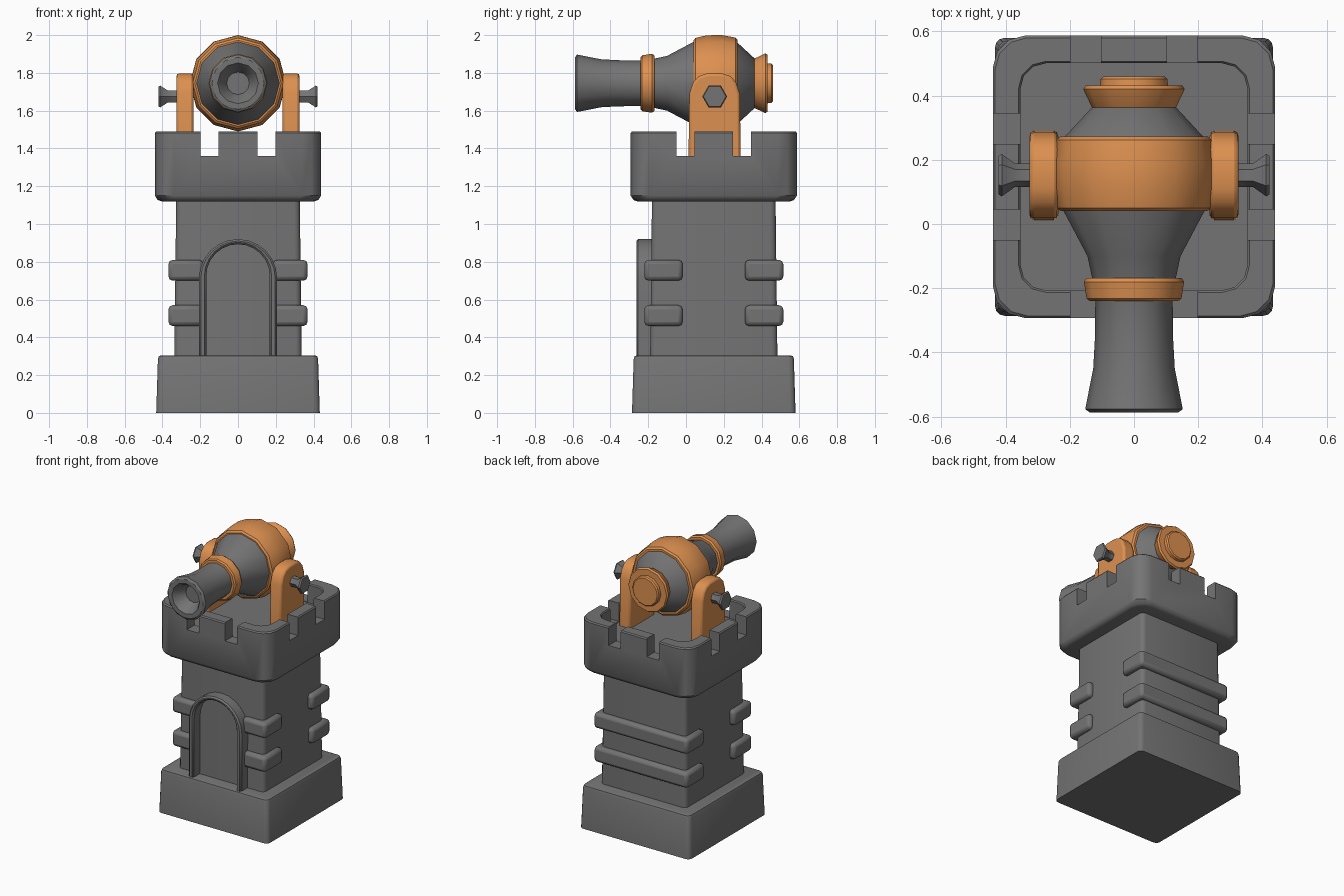
import bpy, bmesh, math
from mathutils import Vector

if "Cube" in bpy.data.objects:
    bpy.data.objects.remove(bpy.data.objects["Cube"])

CY = 0.147      # tower centre in y
AXIS_Z = 1.745  # height of the cannon axis


def material(name, rgb):
    m = bpy.data.materials.new(name)
    m.diffuse_color = (*rgb, 1)
    m.use_nodes = True
    m.node_tree.nodes["Principled BSDF"].inputs["Base Color"].default_value = m.diffuse_color
    return m


STONE = material("grey stone", (0.175, 0.175, 0.175))
ORANGE = material("orange metal", (0.72, 0.28, 0.08))


def finish(name, bm, mat, bevel=0, segments=2, angle=35):
    bmesh.ops.remove_doubles(bm, verts=bm.verts, dist=1e-5)
    bmesh.ops.recalc_face_normals(bm, faces=bm.faces)
    me = bpy.data.meshes.new(name)
    bm.to_mesh(me)
    bm.free()
    ob = bpy.data.objects.new(name, me)
    bpy.context.collection.objects.link(ob)
    me.materials.append(mat)
    if bevel:
        b = ob.modifiers.new("bevel", 'BEVEL')
        b.width, b.segments, b.limit_method = bevel, segments, 'ANGLE'
        b.angle_limit = math.radians(40)
    smooth(ob, angle)
    return ob


def smooth(ob, angle=35):
    bpy.ops.object.select_all(action='DESELECT')
    ob.select_set(True)
    bpy.context.view_layer.objects.active = ob
    bpy.ops.object.shade_smooth_by_angle(angle=math.radians(angle))


def skin(bm, rings):
    for a, b in zip(rings, rings[1:]):
        n = len(a)
        for i in range(n):
            bm.faces.new((a[i], a[(i + 1) % n], b[(i + 1) % n], b[i]))
    bm.faces.new(rings[0])
    bm.faces.new(rings[-1])


def tower_loft(name, levels, mat):
    """Stack rounded squares given as (half width, corner radius, z)."""
    bm = bmesh.new()
    rings = []
    for half, rad, z in levels:
        ring = []
        for q in range(4):
            mid = math.radians(45 + 90 * q)
            cx = math.copysign(half - rad, math.cos(mid))
            cy = math.copysign(half - rad, math.sin(mid))
            for s in range(4):
                a = math.radians(90 * q + 30 * s)
                ring.append(bm.verts.new((cx + rad * math.cos(a), CY + cy + rad * math.sin(a), z)))
        rings.append(ring)
    skin(bm, rings)
    return finish(name, bm, mat)


def lathe(name, profile, sides, place, mat):
    """Revolve (distance along axis, radius) points; place(t, u, v) gives a position."""
    bm = bmesh.new()
    rings = []
    for t, r in profile:
        r = max(r, 0.001)
        rings.append([bm.verts.new(place(t, r * math.cos(2 * math.pi * i / sides),
                                         r * math.sin(2 * math.pi * i / sides))) for i in range(sides)])
    skin(bm, rings)
    return finish(name, bm, mat)


def prism(name, pts, place, lo, hi, mat, bevel, segments=2):
    bm = bmesh.new()
    a = [bm.verts.new(place(u, v, lo)) for u, v in pts]
    b = [bm.verts.new(place(u, v, hi)) for u, v in pts]
    skin(bm, [a, b])
    return finish(name, bm, mat, bevel, segments)


# Tower base and body
tower_loft("tower_base", [(0.433, 0.03, 0), (0.424, 0.03, 0.285), (0.419, 0.03, 0.3),
                          (0.405, 0.025, 0.305)], STONE)
tower_loft("tower_body", [(0.337, 0.03, 0.29), (0.327, 0.03, 1.14)], STONE)

# Battlement: hollow top with notches cut through opposite walls
crown = tower_loft("battlement", [(0.405, 0.09, 1.12), (0.425, 0.1, 1.127), (0.44, 0.1, 1.15),
                                  (0.44, 0.1, 1.482), (0.433, 0.1, 1.49), (0.36, 0.085, 1.49),
                                  (0.354, 0.08, 1.482), (0.354, 0.08, 1.355)], STONE)
cutters = []
for s in (-1, 1):
    for along_x in (True, False):
        off = 0.15 * s
        loc = (0, CY + off, 1.51) if along_x else (off, CY, 1.51)
        bpy.ops.mesh.primitive_cube_add(size=1, location=loc)
        c = bpy.context.object
        c.name = "notch_cutter"
        c.scale = (1.2, 0.095, 0.3) if along_x else (0.095, 1.2, 0.3)
        c.hide_render = True
        cutters.append(c)
        m = crown.modifiers.new("notch", 'BOOLEAN')
        m.operation, m.solver, m.object = 'DIFFERENCE', 'EXACT', c
bpy.context.view_layer.update()
cut = bpy.data.meshes.new_from_object(crown.evaluated_get(bpy.context.evaluated_depsgraph_get()))
crown.modifiers.clear()
crown.data = cut
for c in cutters:
    bpy.data.objects.remove(c)
smooth(crown)

# Stone bands: wrapped round the back, and round each front corner up to the door
flat = lambda u, v, w: (u, CY + v, w)
O, I = 0.368, 0.3
back = [(-O, 0.165), (-O, O), (O, O), (O, 0.165), (I, 0.165), (I, I), (-I, I), (-I, 0.165)]
for z, label in ((0.46, "lower"), (0.70, "upper")):
    prism(label + "_back_band", back, flat, z, z + 0.11, STONE, 0.022)
    for s, side in ((-1, "left"), (1, "right")):
        pts = [(0.185 * s, -O), (O * s, -O), (O * s, -0.165), (I * s, -0.165), (I * s, -I), (0.185 * s, -I)]
        prism(f"{label}_{side}_front_band", pts, flat, z, z + 0.11, STONE, 0.022)


# Arched door frame
def arch(half, top, foot, n=12):
    arc = [(half * math.cos(math.pi * i / n), top - half + half * math.sin(math.pi * i / n))
           for i in range(n + 1)]
    return [(half, foot)] + arc + [(-half, foot)]


prism("door_frame", arch(0.207, 0.92, 0.295) + arch(0.168, 0.893, 0.295)[::-1],
      lambda u, v, w: (u, w, v), -0.263, -0.16, STONE, 0.01, 1)

# Cannon: twelve sides, corner at the top
along_y = lambda t, u, v: (v, t, AXIS_Z + u)
lathe("cannon_barrel", [(-0.50, 0), (-0.50, 0.06), (-0.575, 0.098), (-0.587, 0.108), (-0.587, 0.138),
                        (-0.577, 0.152), (-0.45, 0.127), (-0.36, 0.122), (-0.2, 0.12), (-0.17, 0.13),
                        (-0.10, 0.145), (0.045, 0.222), (0.15, 0.235), (0.265, 0.222),
                        (0.37, 0.125), (0.40, 0)], 12, along_y, STONE)
lathe("muzzle_ring", [(-0.24, 0), (-0.24, 0.138), (-0.232, 0.148), (-0.18, 0.156),
                      (-0.168, 0.148), (-0.168, 0)], 12, along_y, ORANGE)
lathe("belly_band", [(0.04, 0), (0.04, 0.228), (0.05, 0.24), (0.11, 0.254), (0.19, 0.255),
                     (0.262, 0.242), (0.272, 0.23), (0.272, 0)], 12, along_y, ORANGE)
lathe("breech_ring", [(0.357, 0), (0.357, 0.125), (0.365, 0.132), (0.42, 0.158), (0.432, 0.15),
                      (0.432, 0)], 12, along_y, ORANGE)
lathe("breech_button", [(0.42, 0), (0.42, 0.107), (0.452, 0.104), (0.46, 0.096), (0.46, 0)],
      12, along_y, ORANGE)

# Brackets and pivot pins on both sides
bracket = [(0.013, 1.34), (0.29, 1.34), (0.285, 1.69), (0.265, 1.75), (0.235, 1.783), (0.19, 1.797),
           (0.112, 1.797), (0.068, 1.783), (0.038, 1.75), (0.018, 1.69)]
for s, side in ((-1, "left"), (1, "right")):
    prism(side + "_bracket", bracket, lambda u, v, w: (w * s, u, v), 0.236, 0.326, ORANGE, 0.014)
    lathe(side + "_pivot_pin", [(0.30, 0), (0.30, 0.04), (0.335, 0.036), (0.37, 0.036), (0.412, 0.066),
                                (0.422, 0.06), (0.422, 0)], 6,
          lambda t, u, v: (t * s, 0.152 + u, 1.675 + v), STONE)
